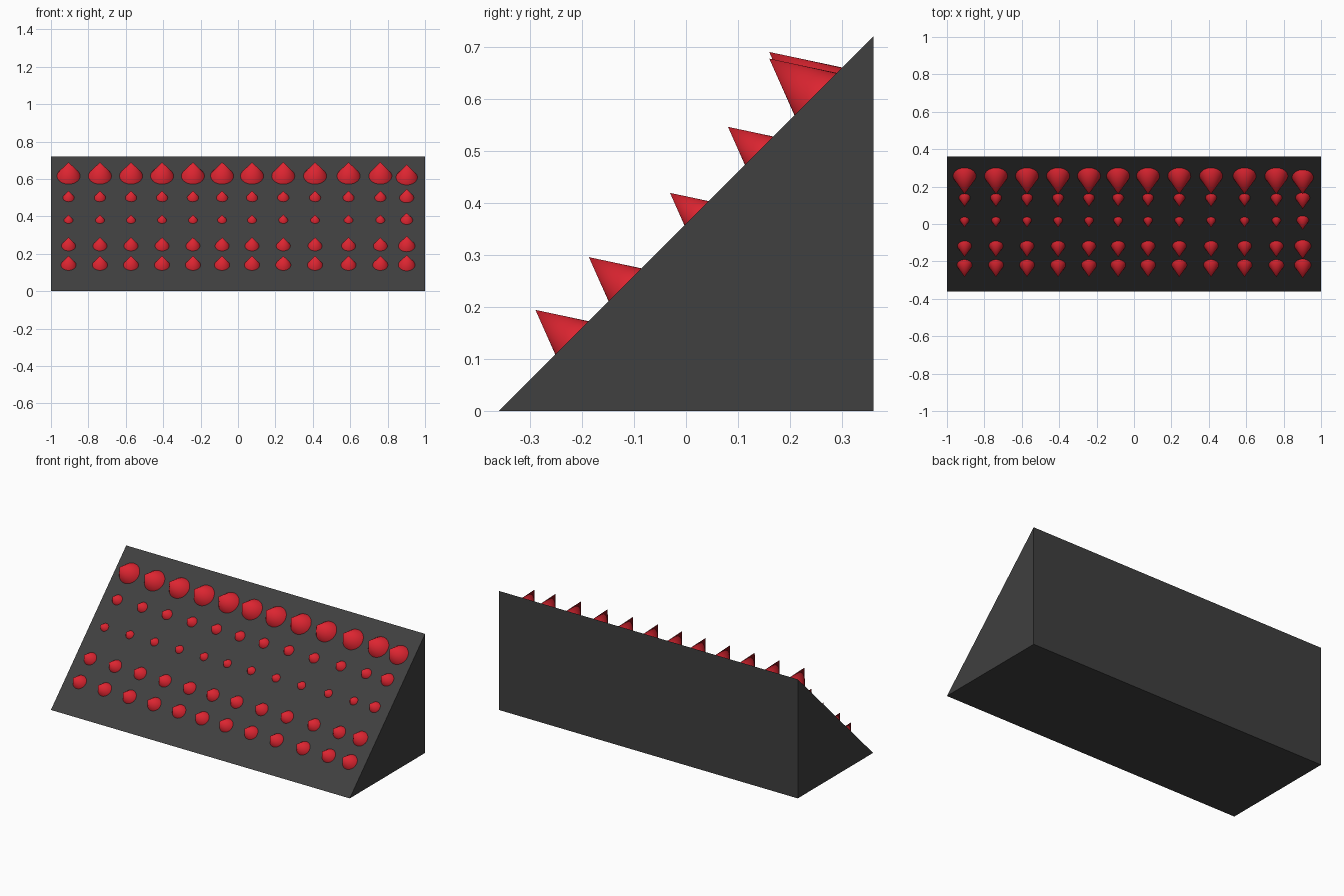
import bpy
import bmesh
import math
from mathutils import Vector

cube = bpy.data.objects.get("Cube")
if cube:
    bpy.data.objects.remove(cube, do_unlink=True)


def material(name, rgb):
    mat = bpy.data.materials.new(name)
    mat.use_nodes = True
    colour = (*rgb, 1.0)
    mat.diffuse_color = colour
    mat.node_tree.nodes["Principled BSDF"].inputs["Base Color"].default_value = colour
    return mat


def add_object(name, bm, mat):
    mesh = bpy.data.meshes.new(name)
    bmesh.ops.recalc_face_normals(bm, faces=bm.faces)
    bm.to_mesh(mesh)
    bm.free()
    mesh.materials.append(mat)
    obj = bpy.data.objects.new(name, mesh)
    bpy.context.collection.objects.link(obj)
    return obj


dark_grey = material("dark grey", (0.05, 0.05, 0.05))
red = material("red", (0.72, 0.018, 0.03))

HALF = 0.36  # half the depth of the wedge; its slope is z = y + HALF

# Wedge: triangular profile extruded along x
bm = bmesh.new()
profile = [(-HALF, 0), (HALF, 0), (HALF, 2 * HALF)]
side = bm.faces.new([bm.verts.new((-1, y, z)) for y, z in profile])
end = bmesh.ops.extrude_face_region(bm, geom=[side])
bmesh.ops.translate(bm, vec=(2, 0, 0),
                    verts=[v for v in end["geom"] if isinstance(v, bmesh.types.BMVert)])
add_object("wedge_base", bm, dark_grey)

# Spikes: a shared cone with its tip at the origin, pointing along +z
SPREAD = math.tan(math.radians(27))
SINK = 1.12  # the cone reaches a little below the slope
bm = bmesh.new()
bmesh.ops.create_cone(bm, cap_ends=True, segments=32, radius1=SPREAD * SINK,
                      radius2=0, depth=SINK)
bmesh.ops.translate(bm, verts=bm.verts, vec=(0, 0, 1 - SINK / 2))
spike = add_object("spike", bm, red)
bpy.context.view_layer.objects.active = spike
spike.select_set(True)
bpy.ops.object.shade_smooth_by_angle(angle=math.radians(40))
spike.select_set(False)
spike_mesh = spike.data
bpy.data.objects.remove(spike)

axis = Vector((0, -math.cos(math.radians(39)), math.sin(math.radians(39))))
turn = axis.to_track_quat("Z", "Y")
columns = [-0.906, -0.738, -0.572, -0.406, -0.241, -0.085,
           0.075, 0.242, 0.412, 0.591, 0.761, 0.902]
# Each row: y on the slope and height, then the same for the end column
rows = [(0.254, 0.121, 0.247, 0.112),
        (0.139, 0.060, 0.139, 0.075),
        (0.019, 0.048, 0.019, 0.064),
        (-0.119, 0.074, -0.119, 0.087),
        (-0.221, 0.080, -0.221, 0.088)]

for r, row in enumerate(rows, 1):
    for c, x in enumerate(columns, 1):
        y, height = row[2:] if c == len(columns) else row[:2]
        obj = bpy.data.objects.new(f"spike_row_{r}_column_{c}", spike_mesh)
        obj.location = (x, y, y + HALF)
        obj.rotation_euler = turn.to_euler()
        obj.scale = (height, height, height)
        bpy.context.collection.objects.link(obj)
